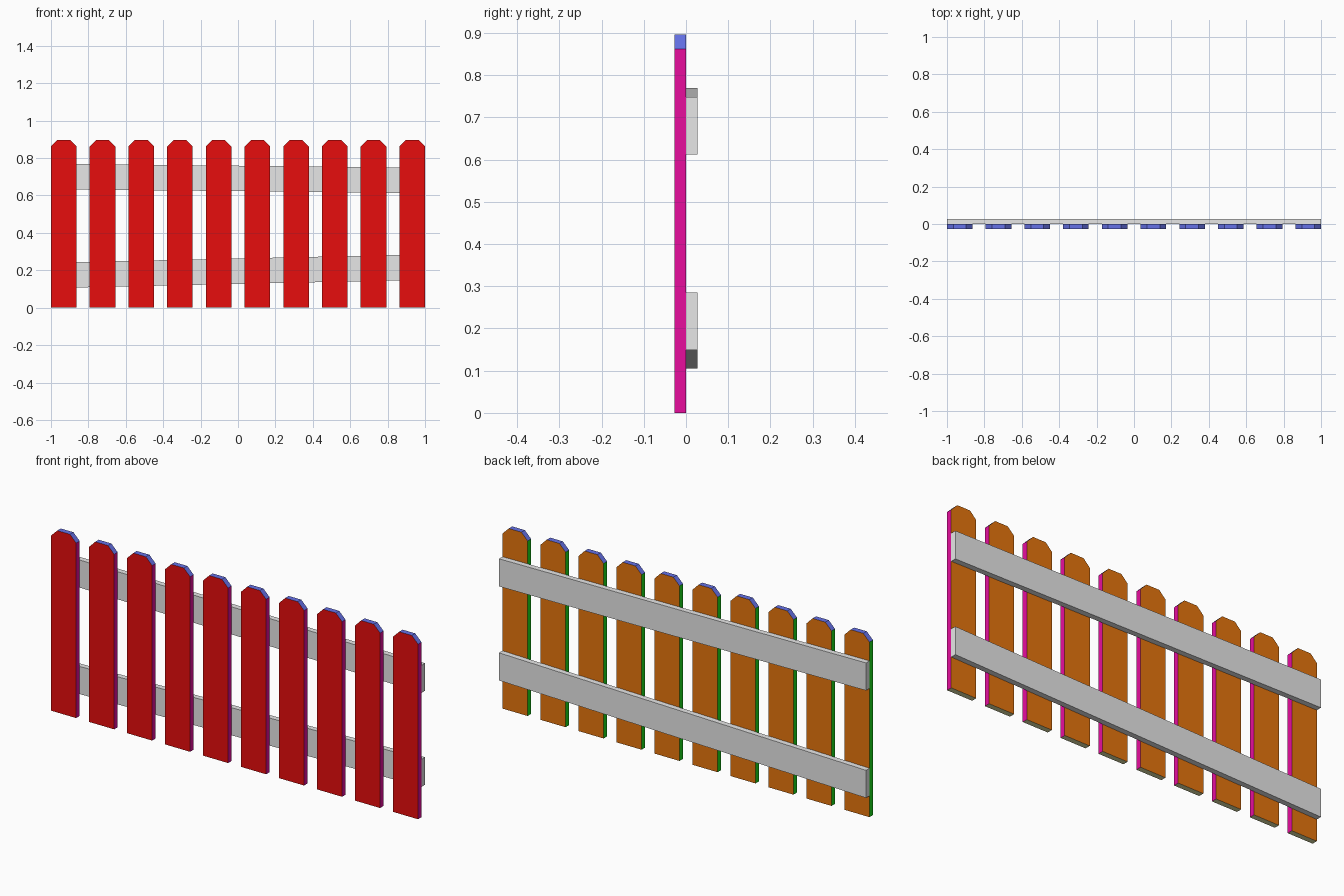
import bpy, bmesh, math

if "Cube" in bpy.data.objects:
    bpy.data.objects.remove(bpy.data.objects["Cube"])


def make_material(name, rgb):
    m = bpy.data.materials.new(name)
    m.diffuse_color = (*rgb, 1.0)
    m.use_nodes = True
    m.node_tree.nodes["Principled BSDF"].inputs["Base Color"].default_value = m.diffuse_color
    return m


RED = make_material("red front", (0.8, 0.004, 0.004))
BROWN = make_material("orange brown back", (0.8, 0.18, 0.004))
MAGENTA = make_material("magenta right edge", (0.8, 0.004, 0.34))
GREEN = make_material("green left edge", (0.01, 0.8, 0.01))
BLUE = make_material("blue top", (0.13, 0.165, 0.8))
OLIVE = make_material("olive underside", (0.8, 0.8, 0.4))
GREY = make_material("light grey rail", (0.8, 0.8, 0.8))

T = 0.027        # board thickness
W = 0.137        # picket width
H = 0.896        # picket height
CUT = 0.034      # clipped corner size
COUNT = 10


def prism(name, outline, y0, y1, mats, rule=None):
    """Extrude an x-z outline from y0 to y1."""
    bm = bmesh.new()
    face = bm.faces.new([bm.verts.new((x, y0, z)) for x, z in outline])
    ext = bmesh.ops.extrude_face_region(bm, geom=[face])["geom"]
    for v in ext:
        if isinstance(v, bmesh.types.BMVert):
            v.co.y = y1
    # keep both caps closed
    if not face.is_valid:
        bm.faces.new([v for v in bm.verts if abs(v.co.y - y0) < 1e-6])
    bmesh.ops.recalc_face_normals(bm, faces=bm.faces[:])
    bm.normal_update()
    for f in bm.faces:
        f.material_index = rule(f.normal) if rule else 0
    me = bpy.data.meshes.new(name)
    bm.to_mesh(me)
    bm.free()
    for m in mats:
        me.materials.append(m)
    ob = bpy.data.objects.new(name, me)
    bpy.context.scene.collection.objects.link(ob)
    return ob


def side_colour(n):
    """Pick a colour slot by facing direction."""
    if n.z > 0.3:
        return 4
    if n.z < -0.3:
        return 5
    if abs(n.y) > 0.5:
        return 0 if n.y < 0 else 1
    return 2 if n.x > 0 else 3


# pickets with clipped top corners
h = W / 2
for i in range(COUNT):
    c = -1 + h + i * (2 - W) / (COUNT - 1)
    prism(f"picket_{i + 1}",
          [(c - h, 0), (c + h, 0), (c + h, H - CUT), (c + h - CUT, H),
           (c - h + CUT, H), (c - h, H - CUT)],
          -T, 0, [RED, BROWN, MAGENTA, GREEN, BLUE, OLIVE], side_colour)

# slightly crooked rails on the back
RAIL = 0.136
for name, left, right in (("upper_rail", 0.634, 0.612), ("lower_rail", 0.105, 0.149)):
    prism(name, [(-1, left), (1, right), (1, right + RAIL), (-1, left + RAIL)],
          0, T, [GREY])
